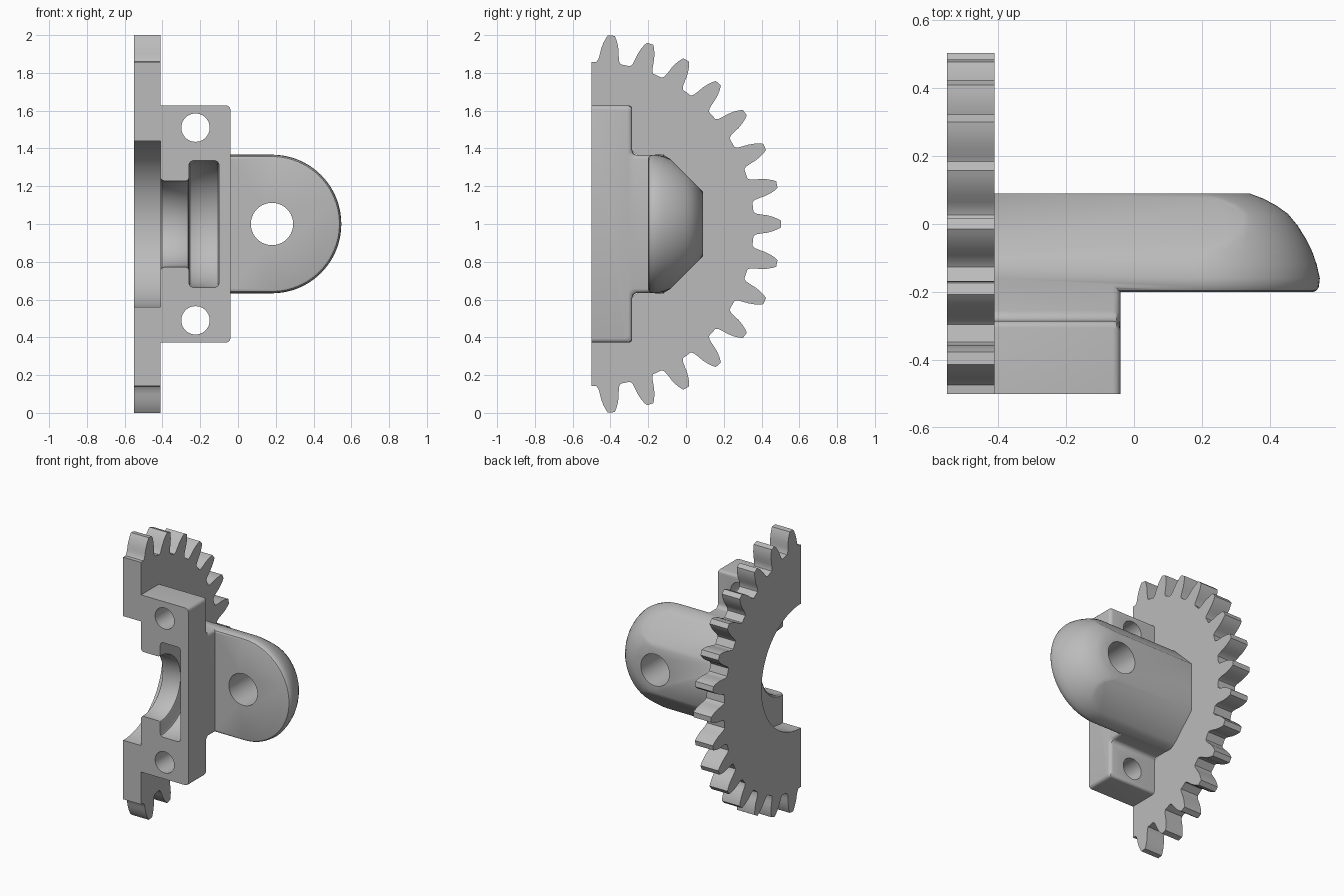
import bpy
import bmesh
from math import sin, cos, pi, radians
from mathutils import Vector

cube = bpy.data.objects.get("Cube")
if cube:
    bpy.data.objects.remove(cube, do_unlink=True)

grey = bpy.data.materials.new("light_grey")
grey.use_nodes = True
grey.diffuse_color = (0.5, 0.5, 0.5, 1)
grey.node_tree.nodes["Principled BSDF"].inputs["Base Color"].default_value = (0.5, 0.5, 0.5, 1)

AXIS_Y, AXIS_Z = -0.5, 1.0      # shaft axis, running along x
FACE_X = -0.41                  # inner face of the gear


def finish(bm, name):
    bmesh.ops.recalc_face_normals(bm, faces=bm.faces)
    mesh = bpy.data.meshes.new(name)
    bm.to_mesh(mesh)
    bm.free()
    mesh.materials.append(grey)
    obj = bpy.data.objects.new(name, mesh)
    bpy.context.collection.objects.link(obj)
    return obj


def activate(obj):
    bpy.ops.object.select_all(action='DESELECT')
    obj.select_set(True)
    bpy.context.view_layer.objects.active = obj


def smooth(obj):
    activate(obj)
    bpy.ops.object.shade_smooth_by_angle(angle=radians(30))


def loft(rings, name):
    """Join rings of equal length and cap both ends."""
    bm = bmesh.new()
    loops = [[bm.verts.new(p) for p in ring] for ring in rings]
    n = len(loops[0])
    for a, b in zip(loops, loops[1:]):
        for i in range(n):
            j = (i + 1) % n
            bm.faces.new((a[i], a[j], b[j], b[i]))
    bm.faces.new(loops[0])
    bm.faces.new(loops[-1])
    return finish(bm, name)


def lathe(profile, origin, axis, name, steps=64):
    """Revolve (distance along axis, radius) points about an axis."""
    bm = bmesh.new()
    origin, axis = Vector(origin), Vector(axis)
    verts = [bm.verts.new(origin + axis * t + Vector((0, 0, r))) for t, r in profile]
    edges = [bm.edges.new(pair) for pair in zip(verts, verts[1:])]
    bmesh.ops.spin(bm, geom=verts + edges, cent=origin, axis=axis,
                   angle=2 * pi, steps=steps)
    bmesh.ops.remove_doubles(bm, verts=bm.verts, dist=1e-5)
    return finish(bm, name)


def boolean(obj, other, operation):
    mod = obj.modifiers.new(operation.lower(), 'BOOLEAN')
    mod.operation, mod.object, mod.solver = operation, other, 'EXACT'
    activate(obj)
    bpy.ops.object.modifier_apply(modifier=mod.name)
    bpy.data.objects.remove(other, do_unlink=True)


def arc(cy, cz, r, start, end, n):
    return [(cy + r * cos(radians(start + (end - start) * i / n)),
             cz + r * sin(radians(start + (end - start) * i / n))) for i in range(n + 1)]


# Half gear: fifteen teeth, twelve degrees apart, with a round opening
tooth = [(0.857, 0.064), (0.872, 0.055), (0.9, 0.05), (0.93, 0.046),
         (0.96, 0.038), (0.985, 0.028), (1.003, 0.018)]
outline = [(0, -0.858)]
for k in range(-7, 8):
    a = radians(12 * k)
    sides = [(r, -w) for r, w in tooth] + [(r, w) for r, w in reversed(tooth)]
    outline += [(r * cos(a) - w * sin(a), r * sin(a) + w * cos(a)) for r, w in sides]
outline.append((0, 0.858))
outline += arc(0, 0, 0.44, 90, -90, 40)
gear = loft([[(x, AXIS_Y + y, AXIS_Z + z) for y, z in outline]
             for x in (-0.55, FACE_X)], "half_gear")
smooth(gear)


# Clamp block with a stepped, filleted cross-section
def block_ring(x, inset):
    h_low, h_neck, top = 0.628 - inset, 0.365 - inset, -0.285 - inset
    half = [(AXIS_Y, h_low)]
    half += arc(top - 0.02, h_low - 0.02, 0.02, 90, 0, 5)
    half += arc(top + 0.03, h_neck + 0.03, 0.03, 180, 270, 5)
    half.append((-0.16, h_neck))
    full = half + [(y, -z) for y, z in reversed(half)]
    return [(x, y, AXIS_Z + z) for y, z in full]


body = loft([block_ring(x, i) for x, i in
             ((FACE_X, 0), (-0.062, 0), (-0.051, 0.003), (-0.043, 0.011), (-0.04, 0.022))],
            "clamp_block_and_arm")

# Arm: chamfered bar ending in a dome, wrapped as one convex shape
PIVOT_X = 0.18
dome = [(0.09, 0.16), (0.075, 0.2), (0.055, 0.238), (0.03, 0.273), (-0.005, 0.302),
        (-0.044, 0.326), (-0.08, 0.344), (-0.12, 0.358), (-0.16, 0.367),
        (-0.185, 0.364), (-0.196, 0.357), (-0.2, 0.347)]
bm = bmesh.new()
for y, r in dome:
    chamfer = min(0.262 - y, 0.367)
    root = min(chamfer, r) if y < -0.16 else chamfer
    for side in (-1, 1):
        bm.verts.new((FACE_X, y, AXIS_Z + side * root))
    for i in range(-20, 21):
        a = i * pi / 40
        z = max(-chamfer, min(chamfer, r * sin(a)))
        bm.verts.new((PIVOT_X + r * cos(a), y, AXIS_Z + z))
bmesh.ops.remove_doubles(bm, verts=bm.verts, dist=1e-4)
bmesh.ops.convex_hull(bm, input=bm.verts)
bmesh.ops.delete(bm, geom=[v for v in bm.verts if not v.link_faces], context='VERTS')
bmesh.ops.dissolve_limit(bm, angle_limit=radians(0.5), verts=bm.verts, edges=bm.edges)
arm = finish(bm, "arm")
boolean(body, arm, 'UNION')

# Stepped bearing seat along the shaft axis
seat = [(-0.45, 0), (-0.45, 0.245), (FACE_X, 0.243), (-0.403, 0.233), (-0.39, 0.228),
        (-0.275, 0.228), (-0.264, 0.233), (-0.26, 0.243), (-0.26, 0.312),
        (-0.254, 0.328), (-0.24, 0.335), (-0.12, 0.335), (-0.106, 0.328),
        (-0.1, 0.312), (-0.1, 0)]
boolean(body, lathe(seat, (0, AXIS_Y, AXIS_Z), (1, 0, 0), "seat_cutter"), 'DIFFERENCE')

# Two bolt holes and the arm hole, all running front to back
for x, z, r in ((-0.225, 1.51, 0.075), (-0.225, 0.49, 0.075), (PIVOT_X, 1.0, 0.112)):
    hole = lathe([(-0.7, 0), (-0.7, r), (0.3, r), (0.3, 0)], (x, 0, z), (0, 1, 0),
                 "hole_cutter", 40)
    boolean(body, hole, 'DIFFERENCE')
smooth(body)
